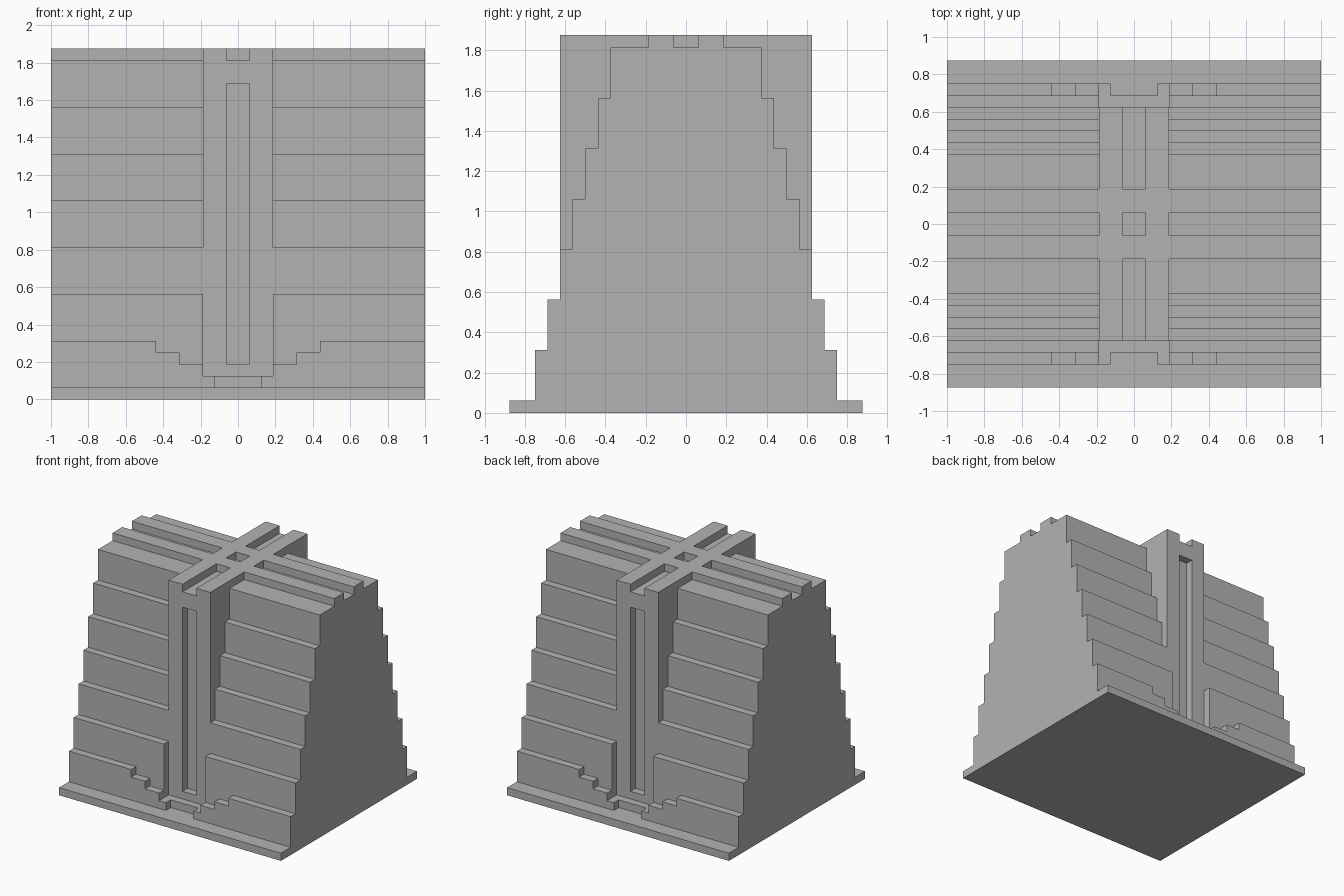
import bpy
import bmesh

U = 1 / 16  # building module

cube = bpy.data.objects.get("Cube")
if cube:
    bpy.data.objects.remove(cube, do_unlink=True)

stone = bpy.data.materials.new("grey stone")
stone.use_nodes = True
colour = (0.45, 0.45, 0.45, 1)
stone.diffuse_color = colour
stone.node_tree.nodes["Principled BSDF"].inputs["Base Color"].default_value = colour


def prism(name, outline, half_length):
    """Extrude a (y, z) outline along x, centred."""
    bm = bmesh.new()
    face = bm.faces.new([bm.verts.new((-half_length * U, y * U, z * U)) for y, z in outline])
    ext = bmesh.ops.extrude_face_region(bm, geom=[face])
    verts = [g for g in ext["geom"] if isinstance(g, bmesh.types.BMVert)]
    bmesh.ops.translate(bm, verts=verts, vec=(2 * half_length * U, 0, 0))
    bmesh.ops.recalc_face_normals(bm, faces=bm.faces)
    mesh = bpy.data.meshes.new(name)
    bm.to_mesh(mesh)
    bm.free()
    mesh.materials.append(stone)
    obj = bpy.data.objects.new(name, mesh)
    bpy.context.collection.objects.link(obj)
    return obj


def box(name, half_x, y0, y1, z0, z1):
    return prism(name, [(y0, z0), (y1, z0), (y1, z1), (y0, z1)], half_x)


def combine(target, tool, operation):
    """Apply a boolean and remove the tool."""
    mod = target.modifiers.new(operation, "BOOLEAN")
    mod.operation, mod.solver, mod.object = operation, "EXACT", tool
    graph = bpy.context.evaluated_depsgraph_get()
    mesh = bpy.data.meshes.new_from_object(target.evaluated_get(graph))
    target.modifiers.clear()
    target.data = mesh
    bpy.data.objects.remove(tool, do_unlink=True)


# Stepped body: plinth, terraces, and twin roof ridges along x
half = [(14, 0), (14, 1), (12, 1)]
for step in range(6):
    z = 5 + 4 * step
    half += [(12 - step, z), (11 - step, z)]
half += [(6, 29), (3, 29), (3, 30), (1, 30), (1, 29)]
tower = prism("stepped_tower", half + [(-y, z) for y, z in reversed(half)], 16)

# Central spine rising through the terraces on both faces
combine(tower, box("spine", 3, -10, 10, 2, 30), "UNION")

# Roof channels along the spine, and the pit at the crossing
for y0, y1 in ((-11, -3), (-1, 1), (3, 11)):
    combine(tower, box("roof_channel", 1, y0, y1, 29, 31), "DIFFERENCE")

# Per face: entrance bay, doorstep, stepped porch sides and tall slot
cuts = [(3, 10, 13, 2, 9), (2, 11, 13, 1, 3),
        (5, 11, 13, 3, 5), (7, 11, 13, 4, 5), (1, 9, 11, 3, 27)]
for side in (-1, 1):
    for hx, near, far, z0, z1 in cuts:
        y0, y1 = sorted((side * near, side * far))
        combine(tower, box("cutter", hx, y0, y1, z0, z1), "DIFFERENCE")

# Merge leftover coplanar faces
bm = bmesh.new()
bm.from_mesh(tower.data)
bmesh.ops.remove_doubles(bm, verts=bm.verts, dist=0.0005)
bmesh.ops.dissolve_limit(bm, angle_limit=0.01, verts=bm.verts, edges=bm.edges)
bm.to_mesh(tower.data)
bm.free()
